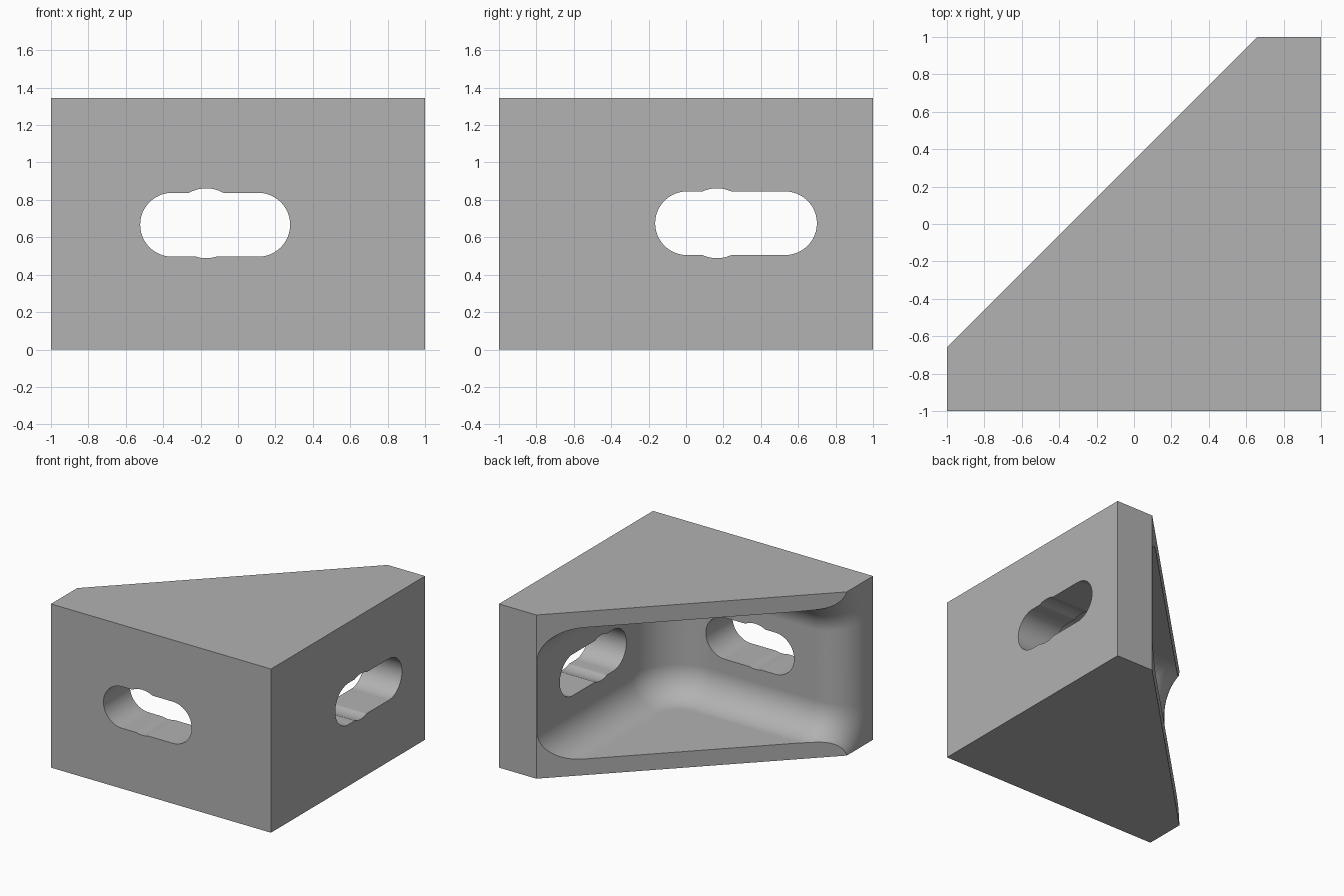
import bpy, bmesh
from math import sin, cos, pi, sqrt

if "Cube" in bpy.data.objects:
    bpy.data.objects.remove(bpy.data.objects["Cube"], do_unlink=True)

HEIGHT = 1.345
MID = HEIGHT / 2
WALL = 0.657          # inner wall distance from the centre
CORNER = 0.42         # inner corner radius in plan
FILLET = 0.25         # floor and ceiling fillet radius
HALF = 0.54           # half height of the pocket
FLARE = 0.28          # rounding of the open wall end
STEPS = 16

grey = bpy.data.materials.new("light_grey")
grey.use_nodes = True
grey.diffuse_color = (0.445, 0.445, 0.445, 1)
grey.node_tree.nodes["Principled BSDF"].inputs["Base Color"].default_value = grey.diffuse_color


def finish(name, bm):
    bmesh.ops.recalc_face_normals(bm, faces=bm.faces)
    mesh = bpy.data.meshes.new(name)
    bm.to_mesh(mesh)
    bm.free()
    mesh.materials.append(grey)
    obj = bpy.data.objects.new(name, mesh)
    bpy.context.collection.objects.link(obj)
    return obj


def prism(name, outline, offset):
    """Extrude a closed outline of 3D points along an offset."""
    bm = bmesh.new()
    face = bm.faces.new([bm.verts.new(p) for p in outline])
    new = bmesh.ops.extrude_face_region(bm, geom=[face])["geom"]
    verts = [v for v in new if isinstance(v, bmesh.types.BMVert)]
    bmesh.ops.translate(bm, verts=verts, vec=offset)
    return finish(name, bm)


def slot(name, start, end, radius, z, on_side):
    """Stadium cutter through the front wall or the side wall."""
    pts = []
    for centre, turn in ((end, -pi / 2), (start, pi / 2)):
        for i in range(25):
            a = turn + pi * i / 24
            pts.append((centre + radius * cos(a), z + radius * sin(a)))
    if start == end:
        pts = pts[:24] + pts[25:49]
    if on_side:
        return prism(name, [(0.4, u, v) for u, v in pts], (0.8, 0, 0))
    return prism(name, [(u, -1.2, v) for u, v in pts], (0, 0.8, 0))


def flare(x):
    t = min(1, max(0, (FLARE - 1 - x) / FLARE))
    return 1 - sqrt(1 - t * t)


def pocket():
    """Stack of plan outlines, inset at floor and ceiling to form the fillets."""
    levels = []
    for i in range(STEPS + 1):
        a = pi / 2 * i / STEPS
        levels.append((FILLET * (1 - sin(a)), -HALF + FILLET * (1 - cos(a))))
    levels += [(d, -z) for d, z in reversed(levels)]
    bm = bmesh.new()
    rings = []
    for inset, z in levels:
        path = []
        for i in range(STEPS + 1):
            a = pi / 2 * i / STEPS
            r = CORNER - inset
            path.append((WALL - CORNER + r * cos(a), -WALL + CORNER - r * sin(a)))
        xs = [FLARE - 1 - FLARE * sin(pi / 2 * i / STEPS) for i in range(STEPS + 1)]
        path += [(x, -WALL + inset - FLARE * flare(x)) for x in xs + [-1.06]]
        outline = path + [(x, 1.3) for x, y in reversed(path)]
        rings.append([bm.verts.new((x, y, MID + z * (1 + 0.26 * flare(x)))) for x, y in outline])
    n = len(rings[0])
    for low, high in zip(rings, rings[1:]):
        for i in range(n):
            j = (i + 1) % n
            bm.faces.new((low[i], low[j], high[j], high[i]))
    for ring in (rings[0], rings[-1]):
        for i in range(n // 2 - 1):
            bm.faces.new((ring[i], ring[i + 1], ring[n - 2 - i], ring[n - 1 - i]))
    return finish("pocket_cutter", bm)


# Solid corner block with a diagonal back
plan = [(-1, -1), (1, -1), (1, 1), (0.66, 1), (-1, -0.66)]
bracket = prism("corner_bracket", [(x, y, 0) for x, y in plan], (0, 0, HEIGHT))

# Pocket, wall slots and the slightly wider round hole in each slot
cutters = [
    pocket(),
    slot("front_slot_cutter", -0.352, 0.108, 0.171, 0.667, False),
    slot("front_hole_cutter", -0.17, -0.17, 0.187, 0.675, False),
    slot("side_slot_cutter", 0.005, 0.53, 0.17, 0.675, True),
    slot("side_hole_cutter", 0.165, 0.165, 0.187, 0.675, True),
]
bpy.ops.object.select_all(action="DESELECT")
bracket.select_set(True)
bpy.context.view_layer.objects.active = bracket
for cutter in cutters:
    mod = bracket.modifiers.new(cutter.name, "BOOLEAN")
    mod.operation = "DIFFERENCE"
    mod.solver = "EXACT"
    mod.object = cutter
    bpy.ops.object.modifier_apply(modifier=mod.name)
    bpy.data.objects.remove(cutter, do_unlink=True)

# Smooth fillets, crisp edges
bpy.ops.object.shade_smooth_by_angle(angle=pi / 6)
weighted = bracket.modifiers.new("weighted_normals", "WEIGHTED_NORMAL")
weighted.keep_sharp = True
